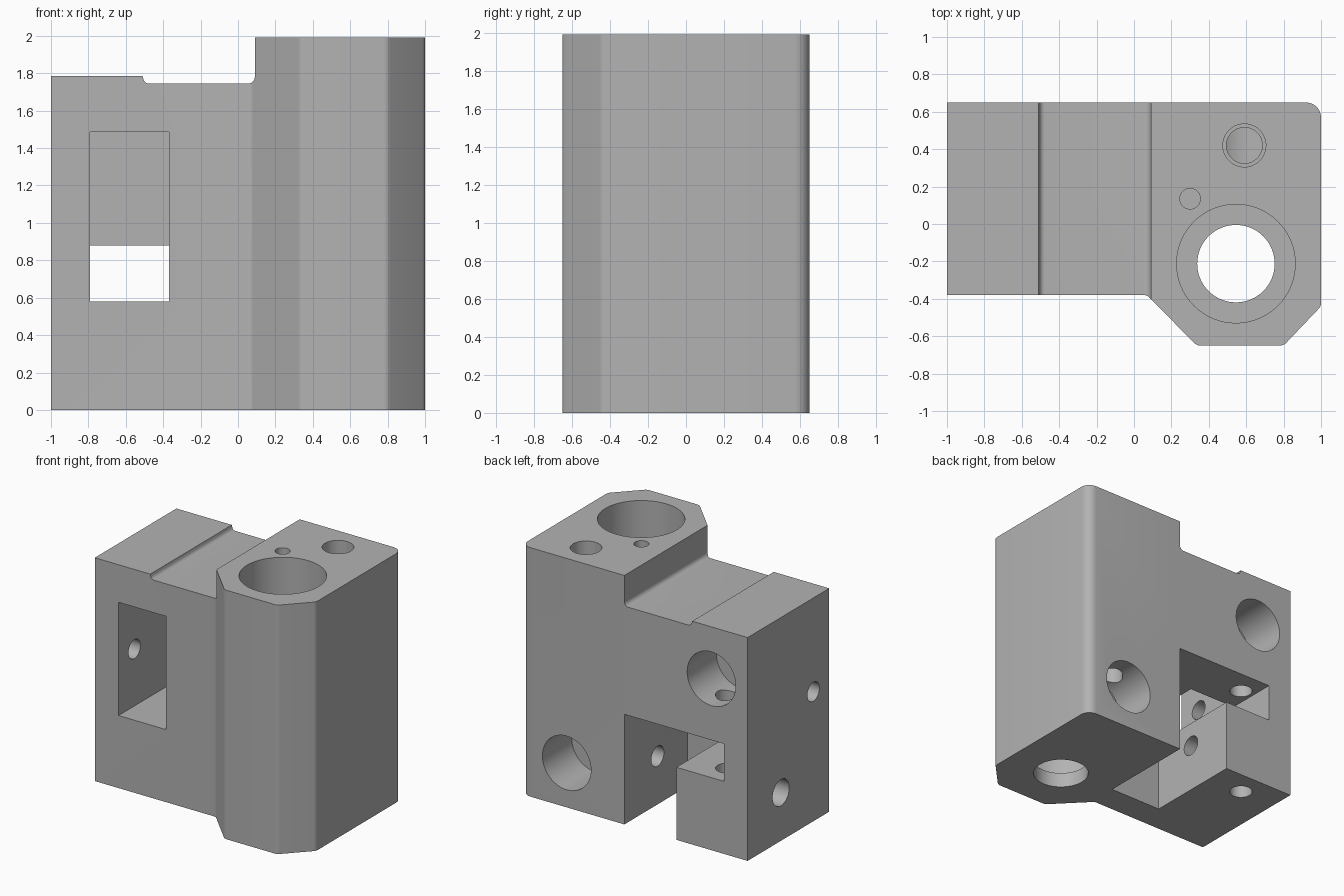
import bpy, bmesh, math
from mathutils import Vector, Matrix

cube = bpy.data.objects.get("Cube")
if cube:
    bpy.data.objects.remove(cube, do_unlink=True)

grey = bpy.data.materials.new("plain grey")
grey.use_nodes = True
colour = (0.45, 0.45, 0.45, 1)
grey.diffuse_color = colour
grey.node_tree.nodes["Principled BSDF"].inputs["Base Color"].default_value = colour


def rounded(corners, steps=6):
    """Turn (u, v, radius) corners into a polygon with filleted corners."""
    points = []
    for i, (u, v, radius) in enumerate(corners):
        p = Vector((u, v))
        if radius == 0:
            points.append(p)
            continue
        a = (Vector(corners[i - 1][:2]) - p).normalized()
        b = (Vector(corners[(i + 1) % len(corners)][:2]) - p).normalized()
        half = a.angle(b) / 2
        centre = p + (a + b).normalized() * radius / math.sin(half)
        start = p + a * radius / math.tan(half) - centre
        end = p + b * radius / math.tan(half) - centre
        sweep = math.atan2(start.x * end.y - start.y * end.x, start.dot(end))
        for k in range(steps + 1):
            points.append(centre + Matrix.Rotation(sweep * k / steps, 2) @ start)
    return points


def prism(name, points, place, low, high):
    """Extrude a polygon; place maps (u, v, depth) to a position."""
    bm = bmesh.new()
    face = bm.faces.new([bm.verts.new(place(p[0], p[1], low)) for p in points])
    new = bmesh.ops.extrude_face_region(bm, geom=[face])["geom"]
    shift = Vector(place(0, 0, high)) - Vector(place(0, 0, low))
    bmesh.ops.translate(bm, vec=shift, verts=[g for g in new if isinstance(g, bmesh.types.BMVert)])
    bmesh.ops.recalc_face_normals(bm, faces=bm.faces)
    mesh = bpy.data.meshes.new(name)
    bm.to_mesh(mesh)
    bm.free()
    obj = bpy.data.objects.new(name, mesh)
    bpy.context.collection.objects.link(obj)
    mesh.materials.append(grey)
    return obj


along = {
    "x": lambda u, v, d: (d, u, v),
    "y": lambda u, v, d: (u, d, v),
    "z": lambda u, v, d: (u, v, d),
}


def cut(cutter):
    """Subtract a cutter from the body and remove it."""
    cutter.hide_render = True
    mod = body.modifiers.new("cut", "BOOLEAN")
    mod.operation = "DIFFERENCE"
    mod.solver = "EXACT"
    mod.object = cutter
    bpy.context.view_layer.objects.active = body
    bpy.ops.object.modifier_apply(modifier=mod.name)
    bpy.data.objects.remove(cutter, do_unlink=True)


def cut_hole(axis, u, v, radius, low, high, sides=48):
    ring = [(u + radius * math.cos(math.tau * i / sides),
             v + radius * math.sin(math.tau * i / sides)) for i in range(sides)]
    cut(prism("hole_cutter", ring, along[axis], low, high))


def cut_box(x, y, z):
    rect = [(x[0], y[0]), (x[1], y[0]), (x[1], y[1]), (x[0], y[1])]
    cut(prism("box_cutter", rect, along["z"], *z))


# Main block with chamfered front and rounded rear corner
outline = rounded([
    (-1, -0.38, 0), (0.07, -0.38, 0.04), (0.335, -0.65, 0.05), (0.8, -0.65, 0.05),
    (1, -0.44, 0.05), (1, 0.65, 0.08), (-1, 0.65, 0)])
body = prism("carriage_block", outline, along["z"], 0, 1.99)

# Lowered, stepped shoulder
shoulder = rounded([
    (-1.2, 1.785, 0), (-0.51, 1.785, 0), (-0.50, 1.745, 0.03), (0.09, 1.745, 0.035),
    (0.09, 2.2, 0), (-1.2, 2.2, 0)])
cut(prism("shoulder_cutter", shoulder, along["y"], -1, 1))

# Front pocket, rear slot and the window that joins them
cut_box((-0.79, -0.37), (-0.6, 0.23), (0.58, 1.485))
cut_box((-0.79, -0.30), (-0.1, 0.9), (0.58, 0.88))
cut_box((-0.37, 0.09), (-0.15, 0.9), (-0.2, 0.88))

# Large stepped bore
cut_hole("z", 0.545, -0.212, 0.207, -0.2, 1, 64)
cut_hole("z", 0.545, -0.212, 0.317, 0.12, 2.2, 64)

# Screw holes from the top, with the rear access bore
cut_hole("z", 0.59, 0.42, 0.115, 1.5, 2.2)
cut_hole("z", 0.59, 0.42, 0.096, 0.4, 1.6)
cut_hole("z", 0.30, 0.135, 0.055, 1.4, 2.2, 32)
cut_hole("y", 0.60, 0.355, 0.215, 0.28, 0.9)

# Clamp screw hole from below, with its rear access bore
cut_hole("z", -0.68, 0.45, 0.085, -0.2, 1.3)
cut_hole("y", -0.68, 1.37, 0.215, 0.28, 0.9)

# Cross holes through the side
cut_hole("x", -0.18, 1.035, 0.076, -1.2, -0.6, 32)
cut_hole("x", 0.23, 0.385, 0.105, -1.2, -0.6)
cut_hole("x", 0.23, 0.385, 0.08, -0.7, 0.35, 32)

# Smooth rounds with crisp edges
bpy.ops.object.select_all(action="DESELECT")
body.select_set(True)
bpy.context.view_layer.objects.active = body
bpy.ops.object.shade_smooth_by_angle(angle=math.radians(30))
